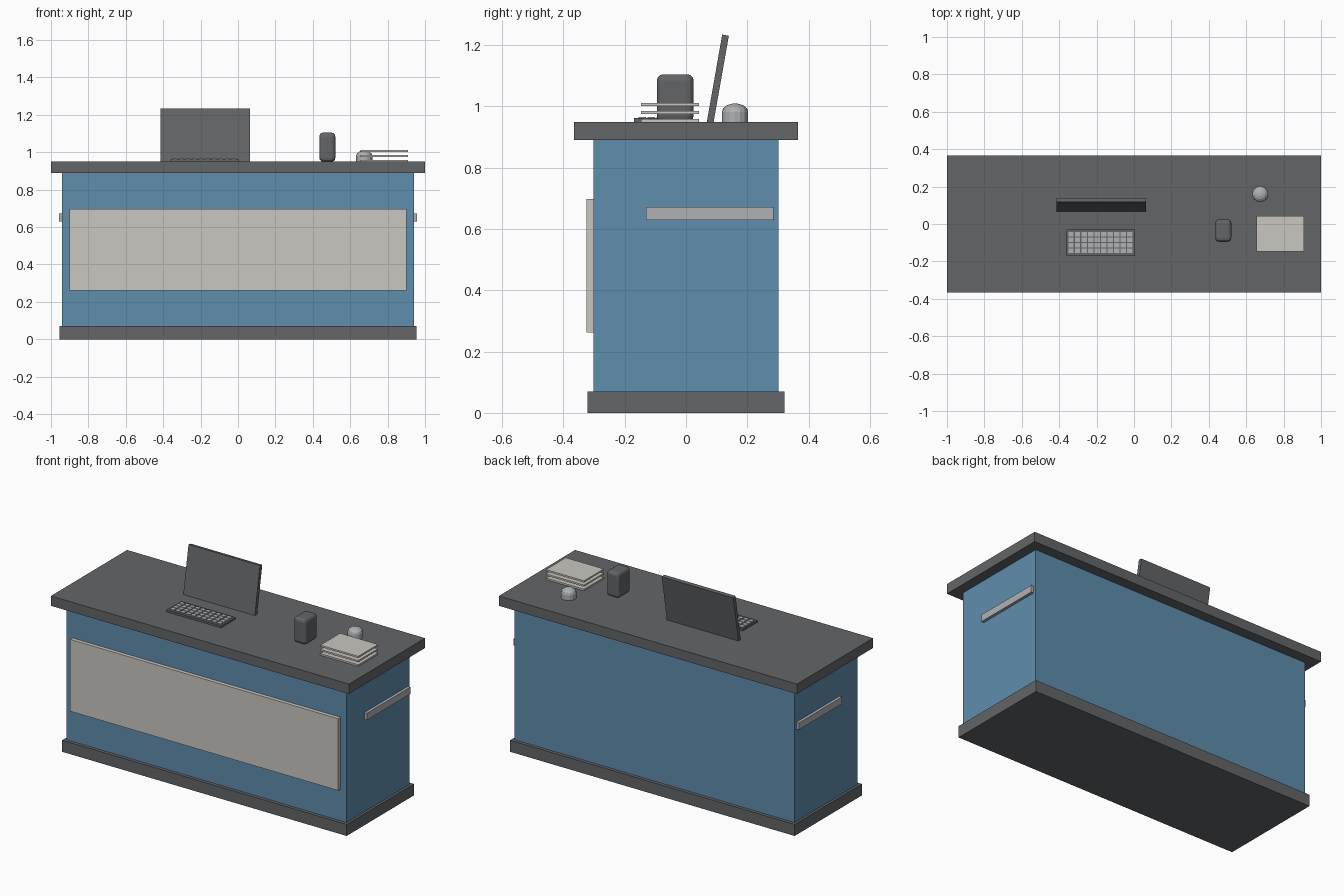
import bpy, bmesh, math
from mathutils import Vector

cube = bpy.data.objects.get("Cube")
if cube:
    bpy.data.objects.remove(cube, do_unlink=True)


def material(name, rgb):
    m = bpy.data.materials.new(name)
    m.use_nodes = True
    col = (*rgb, 1)
    m.diffuse_color = col
    m.node_tree.nodes["Principled BSDF"].inputs["Base Color"].default_value = col
    return m


dark = material("dark_grey", (0.125, 0.13, 0.137))
blue = material("cabinet_blue", (0.112, 0.266, 0.42))
cream = material("warm_white", (0.58, 0.57, 0.53))
silver = material("light_grey", (0.43, 0.44, 0.455))


def make_object(name, bm, mat):
    bmesh.ops.recalc_face_normals(bm, faces=bm.faces)
    mesh = bpy.data.meshes.new(name)
    bm.to_mesh(mesh)
    bm.free()
    mesh.materials.append(mat)
    obj = bpy.data.objects.new(name, mesh)
    bpy.context.collection.objects.link(obj)
    return obj


def add_box(bm, x, y, z):
    """Add a box spanning the given (low, high) ranges."""
    verts = bmesh.ops.create_cube(bm, size=1)["verts"]
    for v in verts:
        v.co = Vector(r[0] + (c + 0.5) * (r[1] - r[0]) for c, r in zip(v.co, (x, y, z)))


def box(name, x, y, z, mat):
    bm = bmesh.new()
    add_box(bm, x, y, z)
    return make_object(name, bm, mat)


TOP = 0.95

# Counter
box("plinth", (-0.955, 0.955), (-0.322, 0.322), (0, 0.07), dark)
box("cabinet", (-0.94, 0.94), (-0.302, 0.302), (0.07, 0.89), blue)
box("countertop", (-1, 1), (-0.365, 0.365), (0.89, TOP), dark)
box("front_panel", (-0.9, 0.9), (-0.325, -0.302), (0.262, 0.698), cream)
for side, x in (("left", (0.94, 0.957)), ("right", (-0.957, -0.94))):
    box(side + "_rail", x, (-0.13, 0.285), (0.63, 0.672), silver)

# Tilted screen: a slanted profile extruded sideways
bm = bmesh.new()
add_box(bm, (-0.415, 0.065), (0, 0.022), (0, 0.289))
tilt = math.radians(10)
for v in bm.verts:
    y, z = v.co.y, v.co.z
    v.co.y = 0.068 + y * math.cos(tilt) + z * math.sin(tilt)
    v.co.z = TOP + z * math.cos(tilt) - y * math.sin(tilt)
make_object("screen", bm, dark)

# Keyboard with a grid of keys
box("keyboard", (-0.36, 0.005), (-0.17, -0.03), (TOP, 0.962), dark)
bm = bmesh.new()
for col in range(10):
    for row in range(4):
        x, y = -0.3515 + col * 0.035, -0.155 + row * 0.0295
        add_box(bm, (x, x + 0.029), (y, y + 0.024), (0.962, 0.966))
make_object("keys", bm, silver)

# Rounded speaker
speaker = box("speaker", (0.435, 0.52), (-0.095, 0.025), (TOP, 1.105), dark)
bevel = speaker.modifiers.new("rounding", "BEVEL")
bevel.width = 0.02
bevel.segments = 3

# Stack of trays
for i in range(3):
    z = TOP + i * 0.0255
    box(f"paper_tray_{i + 1}", (0.655, 0.91), (-0.147, 0.043), (z, z + 0.01), cream)

# Domed bell: straight skirt, then rounded rings
bm = bmesh.new()
sides, r, rise = 16, 0.043, 0.028
profile = [(r, TOP)] + [
    (r * math.cos(a), 0.982 + rise * math.sin(a))
    for a in (math.radians(d) for d in (0, 25, 50, 72))]
rings = [[bm.verts.new((0.675 + pr * math.cos(math.tau * s / sides),
                        0.16 + pr * math.sin(math.tau * s / sides), pz))
          for s in range(sides)] for pr, pz in profile]
for low, high in zip(rings, rings[1:]):
    for s in range(sides):
        t = (s + 1) % sides
        bm.faces.new((low[s], low[t], high[t], high[s]))
tip = bm.verts.new((0.675, 0.16, 0.982 + rise))
for s in range(sides):
    bm.faces.new((rings[-1][s], rings[-1][(s + 1) % sides], tip))
bm.faces.new(rings[0])
make_object("bell", bm, silver)
